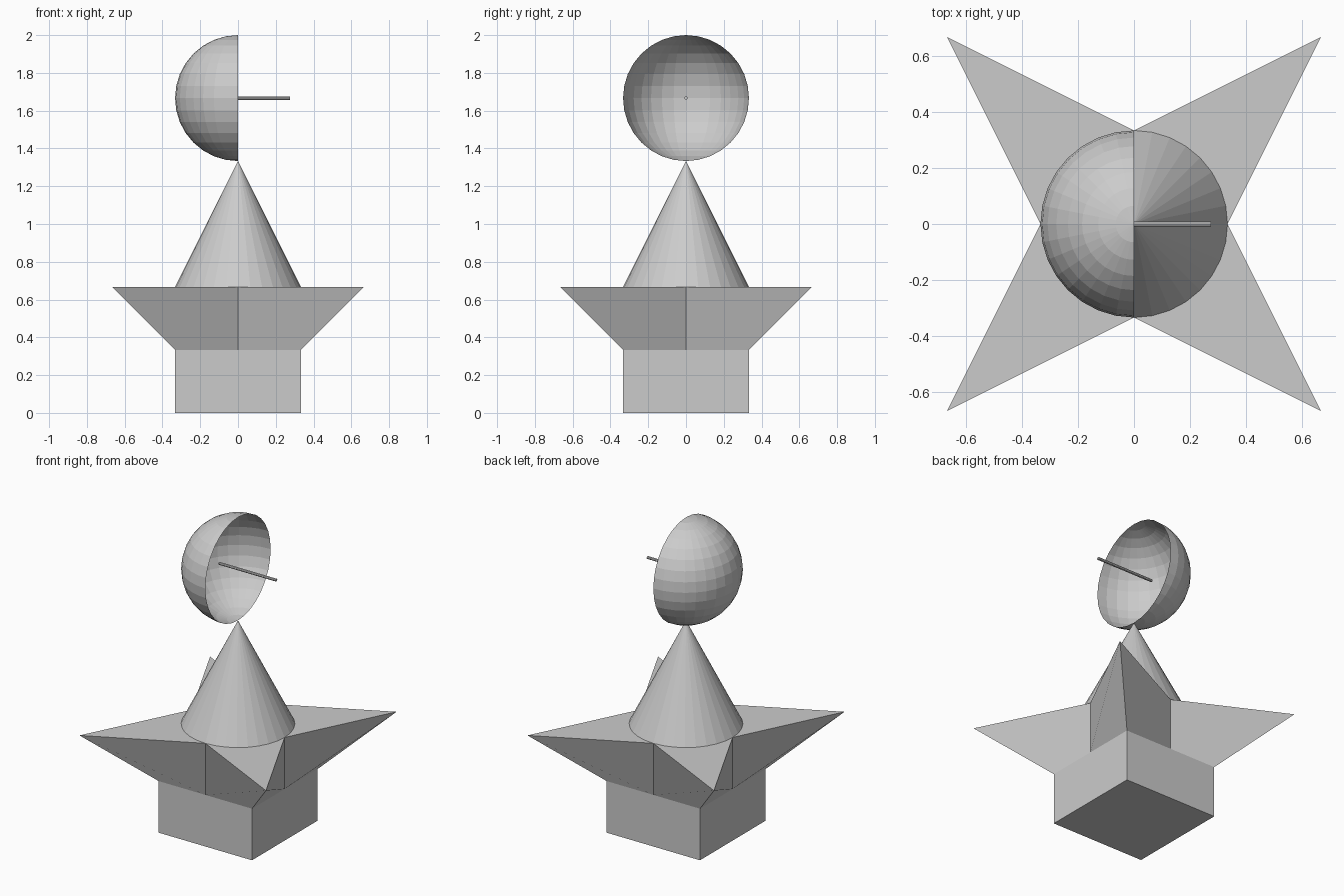
import bpy, bmesh
from math import pi

if "Cube" in bpy.data.objects:
    bpy.data.objects.remove(bpy.data.objects["Cube"])

T = 1 / 3  # grid unit of the model


def finish(name, bm, location=(0, 0, 0)):
    mesh = bpy.data.meshes.new(name)
    bm.to_mesh(mesh)
    bm.free()
    obj = bpy.data.objects.new(name, mesh)
    obj.location = location
    bpy.context.collection.objects.link(obj)
    return obj


# Square base block
bpy.ops.mesh.primitive_cube_add(size=2 * T, location=(0, 0, T / 2))
base = bpy.context.object
base.name = "base_block"
base.dimensions = (2 * T, 2 * T, T)

# Four-pointed star flaring out from the top of the block
bm = bmesh.new()
corners = [(1, 1), (-1, 1), (-1, -1), (1, -1)]
notches = [(0, 1), (-1, 0), (0, -1), (1, 0)]
tips = [bm.verts.new((2 * T * x, 2 * T * y, 2 * T)) for x, y in corners]
feet = [bm.verts.new((T * x, T * y, T)) for x, y in corners]
notch_top = [bm.verts.new((T * x, T * y, 2 * T)) for x, y in notches]
notch_low = [bm.verts.new((T * x, T * y, T)) for x, y in notches]
bm.faces.new([v for pair in zip(tips, notch_top) for v in pair])
for i in range(4):
    j = i - 1
    bm.faces.new((tips[i], feet[i], notch_low[i], notch_top[i]))
    bm.faces.new((tips[i], notch_top[j], notch_low[j], feet[i]))
# split bowed sides from tip to lower notch by starting each quad at the tip
finish("star_platform", bm)

# Cone pedestal
bpy.ops.mesh.primitive_cone_add(vertices=32, radius1=T, radius2=0, depth=2 * T,
                                end_fill_type='NOTHING', location=(0, 0, 3 * T))
bpy.context.object.name = "cone_pedestal"

# Hollow half-sphere dish opening toward +x
bm = bmesh.new()
bmesh.ops.create_uvsphere(bm, u_segments=32, v_segments=16, radius=T)
bmesh.ops.delete(bm, geom=[v for v in bm.verts if v.co.x > 0.001], context='VERTS')
finish("dish", bm, (0, 0, 5 * T))

# Thin rod along the dish axis
bpy.ops.mesh.primitive_cylinder_add(vertices=8, radius=0.009, depth=0.41,
                                    location=(0.07, 0, 5 * T), rotation=(0, pi / 2, 0))
bpy.context.object.name = "antenna_rod"
